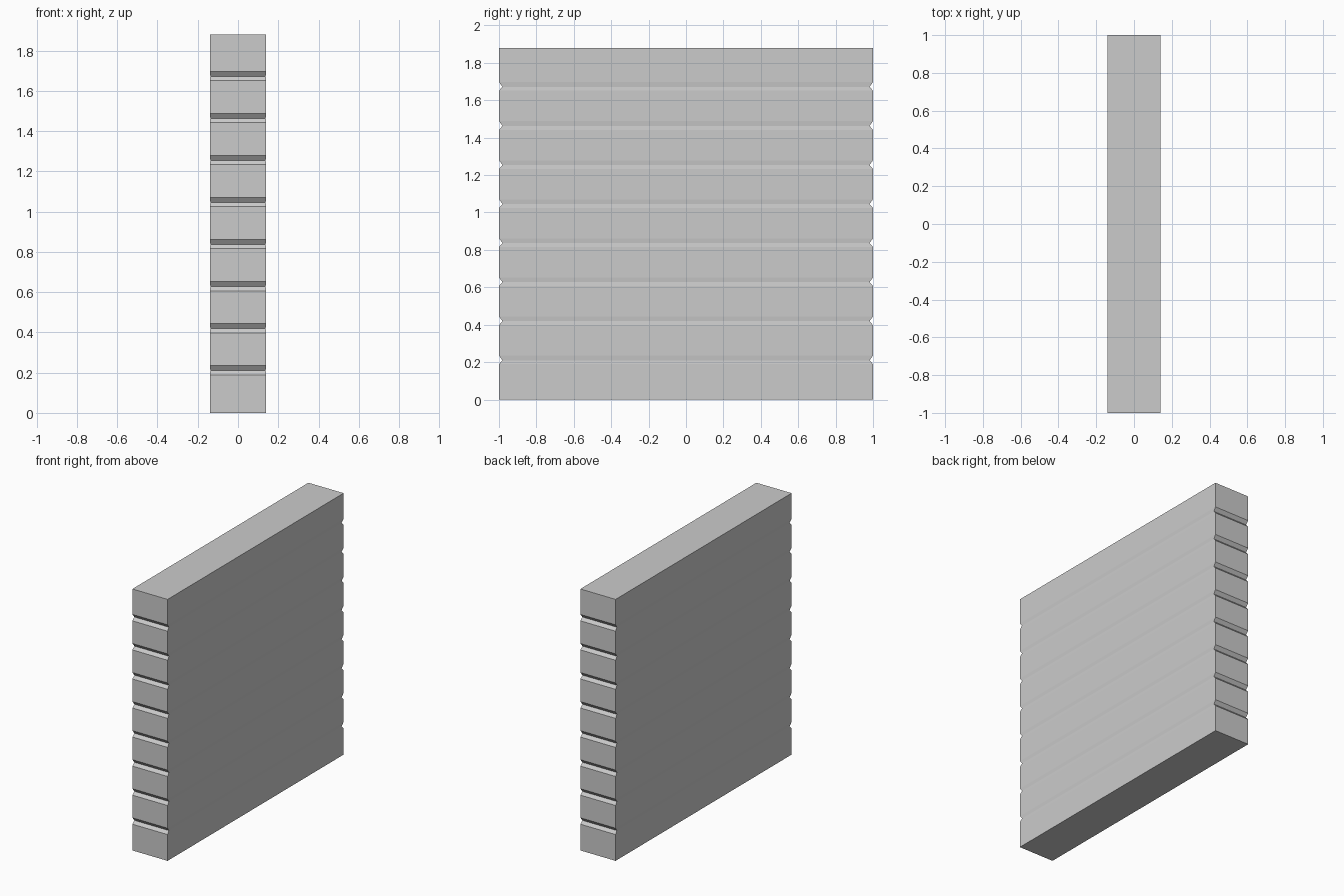
import bpy, bmesh

if "Cube" in bpy.data.objects:
    bpy.data.objects.remove(bpy.data.objects["Cube"])

HX, HY, HEIGHT, ROWS = 0.14, 1.0, 1.88, 9
PITCH = HEIGHT / ROWS
SHRINK = 0.981  # inset of the groove bottom

# Wall levels: (height, scale), with a V groove between neighbouring rows
levels = [(0.0, 1.0)]
for i in range(1, ROWS):
    z = i * PITCH
    levels += [(z - 0.02, 1.0), (z + 0.001, SHRINK), (z + 0.026, 1.0)]
levels.append((HEIGHT, 1.0))

# Loft rectangular rings up the wall
bm = bmesh.new()
rings = []
for z, s in levels:
    rings.append([bm.verts.new((x * HX * s, y * HY * s, z))
                  for x, y in ((-1, -1), (1, -1), (1, 1), (-1, 1))])
for low, high in zip(rings, rings[1:]):
    for i in range(4):
        j = (i + 1) % 4
        bm.faces.new((low[i], low[j], high[j], high[i]))

# Flat bottom and top
bm.faces.new(rings[0][::-1])
bm.faces.new(rings[-1])

mesh = bpy.data.meshes.new("plank_wall")
bm.to_mesh(mesh)
bm.free()
bpy.context.collection.objects.link(bpy.data.objects.new("plank_wall", mesh))
